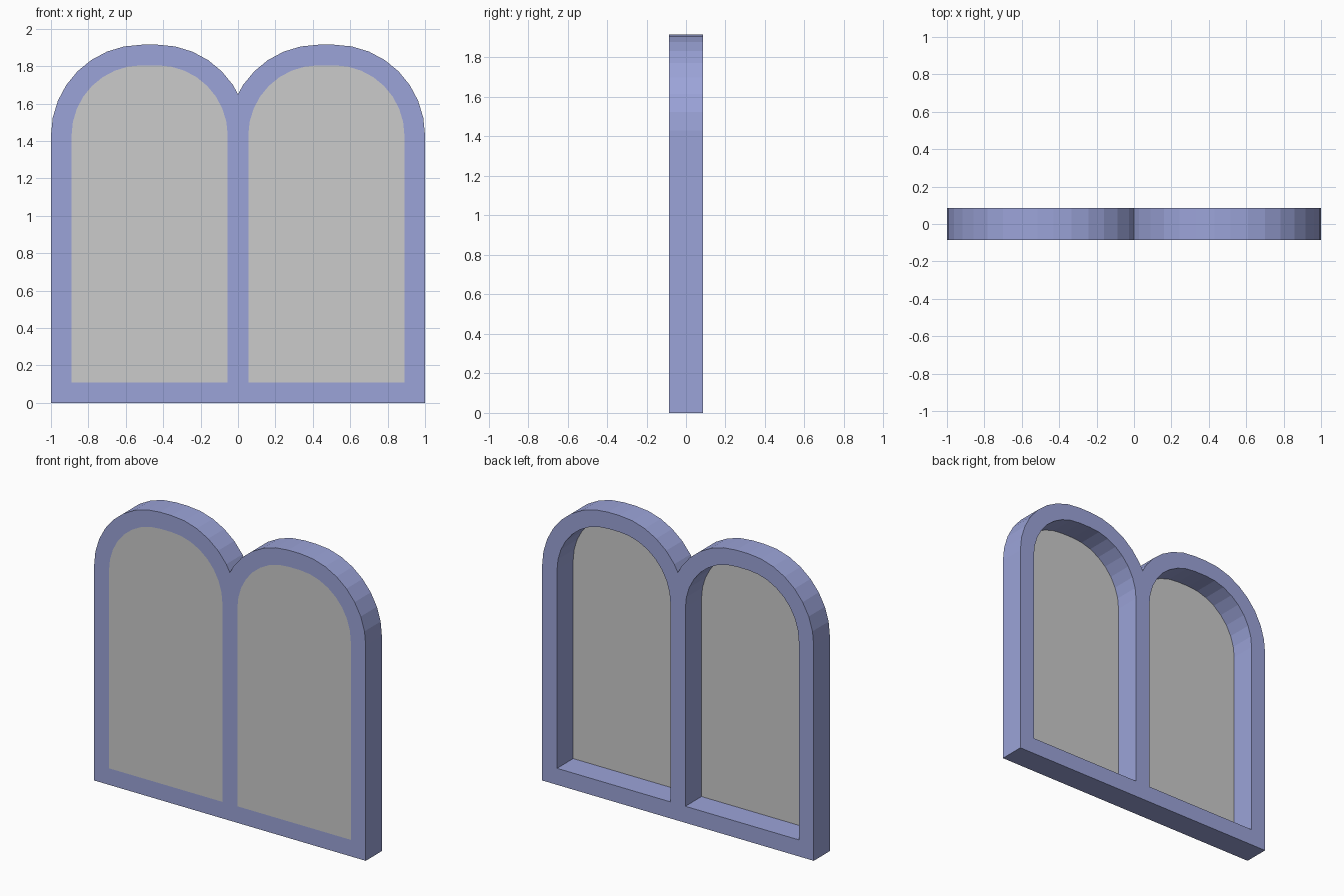
import bpy
import bmesh
from math import cos, sin, pi

if "Cube" in bpy.data.objects:
    bpy.data.objects.remove(bpy.data.objects["Cube"])

DEPTH = 0.17        # frame thickness along y
SPRING = 1.43       # height where the arches begin
CX_OUT, CX_IN = 0.515, 0.43   # corner centres of the right-hand arch
VALLEY = 1.65       # height of the notch between the arches
SEG = 8             # segments per quarter arc


def arch(r):
    """Right-hand arch as two quarter arcs joined by a short flat top."""
    pts = []
    for cx, start in ((CX_OUT, 0), (CX_IN, pi / 2)):
        for i in range(SEG + 1):
            a = start + i * pi / 2 / SEG
            pts.append((cx + r * cos(a), SPRING + r * sin(a)))
    return pts


def make_object(name, points, faces, y=0.0):
    bm = bmesh.new()
    verts = [bm.verts.new((x, y, z)) for x, z in points]
    for f in faces:
        bm.faces.new([verts[i] for i in f])
    mesh = bpy.data.meshes.new(name)
    bm.to_mesh(mesh)
    bm.free()
    obj = bpy.data.objects.new(name, mesh)
    bpy.context.collection.objects.link(obj)
    mirror = obj.modifiers.new("Mirror", 'MIRROR')
    mirror.merge_threshold = 0.0005
    return obj


# Outlines of one half; the outer one is trimmed at the centre line
inner = [(0.055, 0.11), (0.89, 0.11)] + arch(0.375)
outer = [(0.0, 0.0), (1.0, 0.0)]
trimmed = False
for x, z in arch(0.485):
    if x < 0:
        outer.append((0.0, z if trimmed else VALLEY))
        trimmed = True
    else:
        outer.append((x, z))

# Frame: ring of quads, mirrored and given thickness
n = len(inner)
ring = [(i, (i + 1) % n, n + (i + 1) % n, n + i) for i in range(n)]
frame = make_object("window_frame", outer + inner, ring)
solid = frame.modifiers.new("Thickness", 'SOLIDIFY')
solid.thickness = DEPTH
solid.offset = 0

blue = bpy.data.materials.new("frame_blue")
blue.diffuse_color = (0.33, 0.37, 0.69, 1)
blue.use_nodes = True
blue.node_tree.nodes["Principled BSDF"].inputs["Base Color"].default_value = blue.diffuse_color
frame.data.materials.append(blue)

# Glass: flat panes flush with the front of the frame
make_object("window_panes", inner, [range(n)], -DEPTH / 2)
